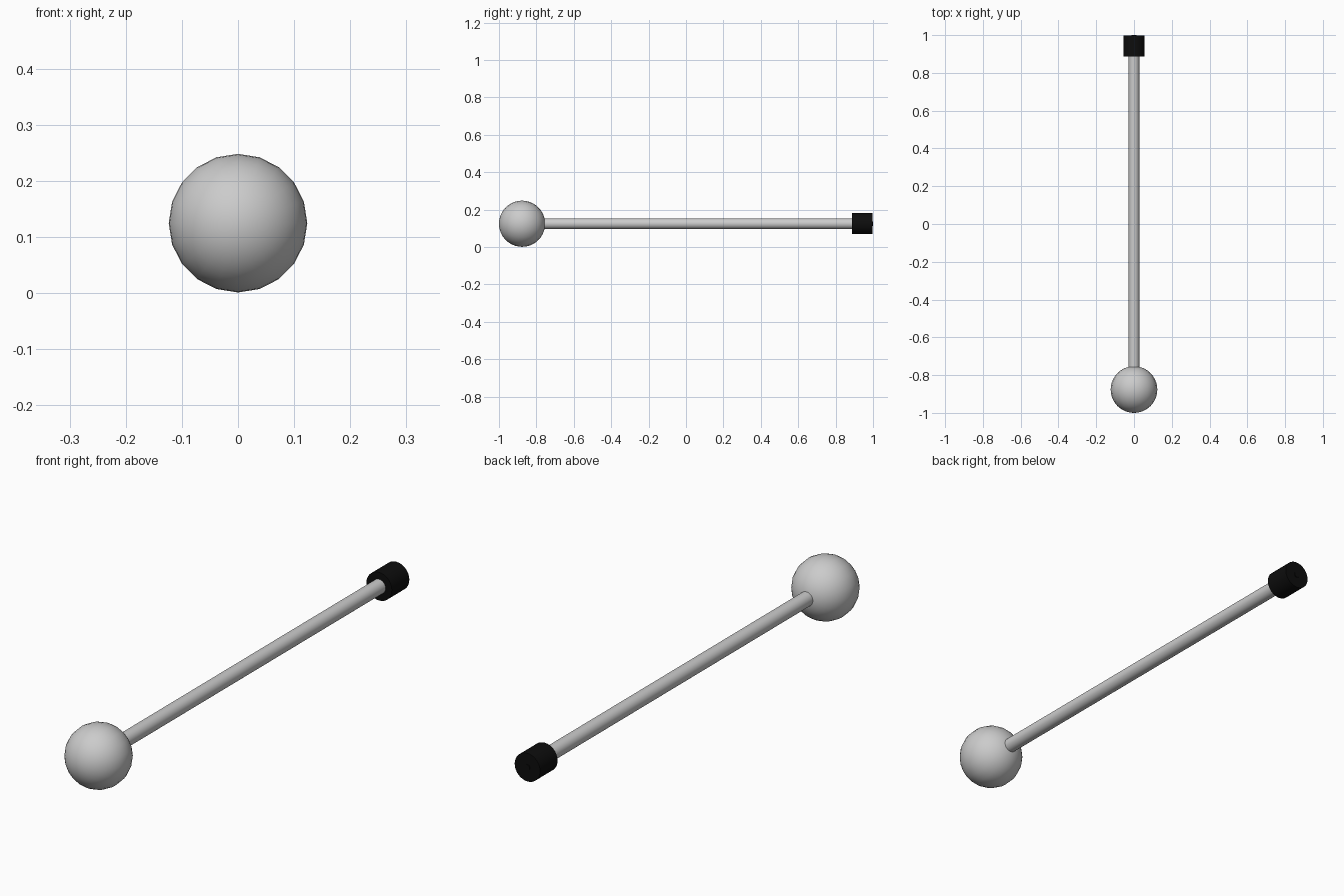
import bpy
from math import pi

if "Cube" in bpy.data.objects:
    bpy.data.objects.remove(bpy.data.objects["Cube"])

Z = 0.1245  # height of the common axis


def smooth(obj, name):
    obj.name = name
    bpy.ops.object.shade_smooth_by_angle(angle=pi / 5)
    return obj


def rod(name, radius, y0, y1, sides=32):
    """Cylinder along y."""
    bpy.ops.mesh.primitive_cylinder_add(
        vertices=sides, radius=radius, depth=y1 - y0,
        location=(0, (y0 + y1) / 2, Z), rotation=(pi / 2, 0, 0))
    return smooth(bpy.context.object, name)


# Ball head
bpy.ops.mesh.primitive_uv_sphere_add(
    segments=20, ring_count=20, radius=0.1235,
    location=(0, -0.8765, Z), rotation=(pi / 2, 0, 0))
smooth(bpy.context.object, "ball_head")

# Shaft
rod("shaft", 0.0285, -0.87, 0.93)

# Black end cap with a barely raised end disc
black = bpy.data.materials.new("black_rubber")
black.diffuse_color = (0.004, 0.004, 0.004, 1)
black.use_nodes = True
black.node_tree.nodes["Principled BSDF"].inputs["Base Color"].default_value = black.diffuse_color
for part in (rod("end_cap", 0.056, 0.887, 0.997),
             rod("end_cap_disc", 0.012, 0.98, 1.0)):
    part.data.materials.append(black)
